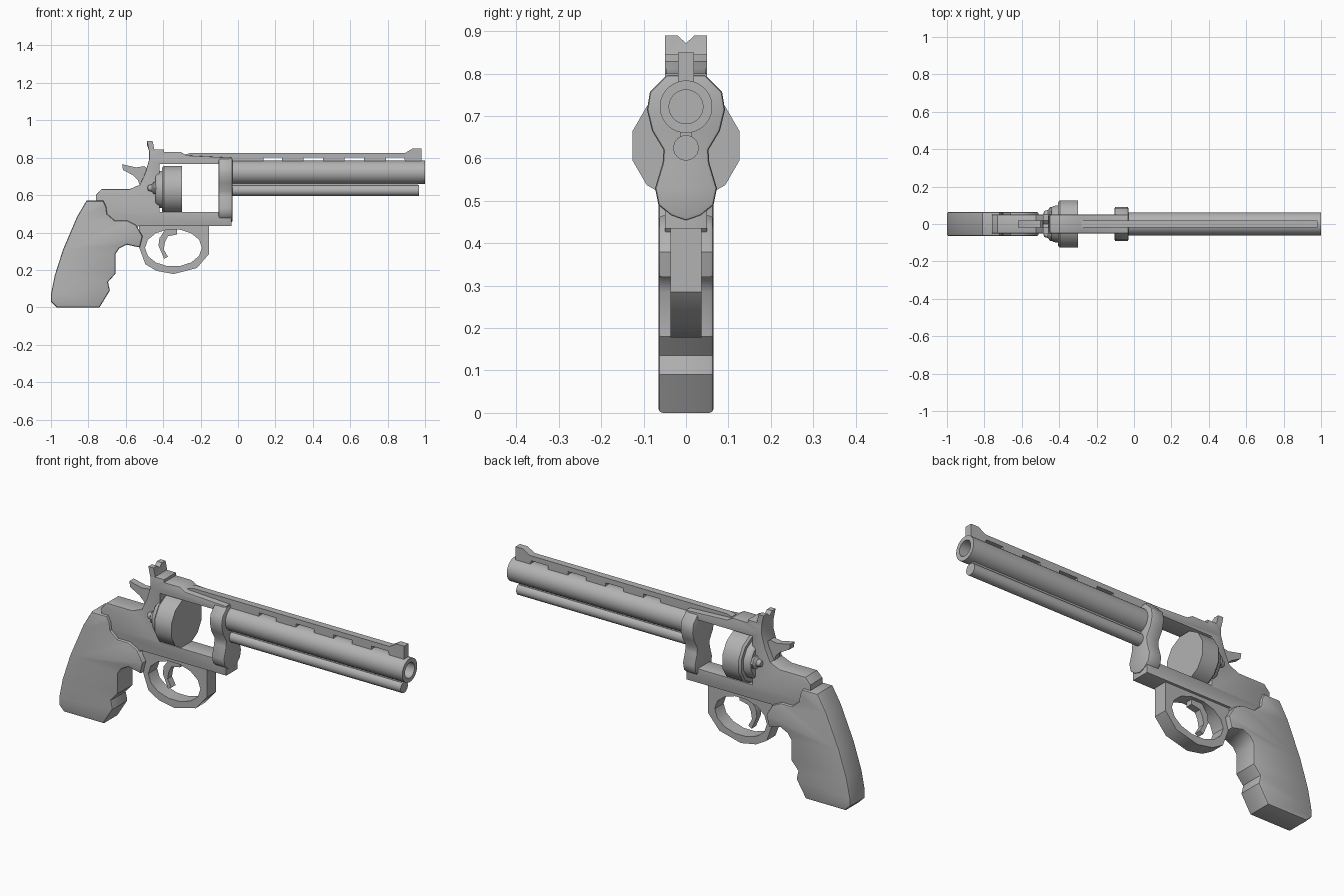
import bpy, bmesh, math
from mathutils import Matrix

if "Cube" in bpy.data.objects:
    bpy.data.objects.remove(bpy.data.objects["Cube"])

GREY = (0.45, 0.45, 0.45, 1)
steel = bpy.data.materials.new("plain grey")
steel.use_nodes = True
steel.diffuse_color = GREY
steel.node_tree.nodes["Principled BSDF"].inputs["Base Color"].default_value = GREY

SIDE = Matrix(((1, 0, 0, 0), (0, 0, -1, 0), (0, 1, 0, 0), (0, 0, 0, 1)))   # outline in x, z
FRONT = Matrix(((0, 0, 1, 0), (1, 0, 0, 0), (0, 1, 0, 0), (0, 0, 0, 1)))   # outline in y, z


def add(name, mesh):
    mesh.materials.clear()
    mesh.materials.append(steel)
    mesh.shade_smooth()
    mesh.set_sharp_from_angle(angle=math.radians(36))
    obj = bpy.data.objects.new(name, mesh)
    bpy.context.collection.objects.link(obj)
    return obj


def plate(name, outlines, half, bevel=0.0, frame=SIDE, shift=0.0):
    """Extrude closed outlines (inner ones become holes) to both sides."""
    curve = bpy.data.curves.new(name + " outline", "CURVE")
    curve.dimensions, curve.fill_mode = "2D", "BOTH"
    curve.extrude, curve.bevel_depth = half - bevel, bevel
    curve.bevel_resolution, curve.offset = 1, -bevel
    for pts in outlines:
        spline = curve.splines.new("POLY")
        spline.points.add(len(pts) - 1)
        for p, (a, b) in zip(spline.points, pts):
            p.co = (a, b, 0, 1)
        spline.use_cyclic_u = True
    temp = bpy.data.objects.new(name + " temp", curve)
    bpy.context.collection.objects.link(temp)
    deps = bpy.context.evaluated_depsgraph_get()
    mesh = bpy.data.meshes.new_from_object(temp.evaluated_get(deps))
    bpy.data.objects.remove(temp)
    bm = bmesh.new()
    bm.from_mesh(mesh)
    bmesh.ops.remove_doubles(bm, verts=bm.verts, dist=0.0003)
    bmesh.ops.transform(bm, verts=bm.verts, matrix=Matrix.Translation((shift, 0, 0)) @ frame)
    bmesh.ops.recalc_face_normals(bm, faces=bm.faces)
    bm.to_mesh(mesh)
    bm.free()
    return add(name, mesh)


def lathe(name, profile, y, z, sides):
    """Turn (x, radius) points around an axis along x."""
    bm = bmesh.new()
    verts = [bm.verts.new((x, 0, r)) for x, r in profile]
    edges = [bm.edges.new(pair) for pair in zip(verts, verts[1:])]
    bmesh.ops.rotate(bm, verts=verts, matrix=Matrix.Rotation(math.pi / sides, 3, "X"))
    bmesh.ops.spin(bm, geom=verts + edges, cent=(0, 0, 0), axis=(1, 0, 0),
                   angle=math.tau, steps=sides, use_merge=False)
    bmesh.ops.remove_doubles(bm, verts=bm.verts, dist=0.0003)
    bmesh.ops.recalc_face_normals(bm, faces=bm.faces)
    bmesh.ops.translate(bm, verts=bm.verts, vec=(0, y, z))
    mesh = bpy.data.meshes.new(name)
    bm.to_mesh(mesh)
    bm.free()
    return add(name, mesh)


def box(x0, x1, z0, z1):
    return [(x0, z0), (x1, z0), (x1, z1), (x0, z1)]


# Grip with finger grooves
plate("grip", [[
    (-1, .03), (-.97, 0), (-.74, 0), (-.685, .09), (-.695, .135), (-.655, .18),
    (-.655, .285), (-.635, .315), (-.595, .335), (-.525, .32), (-.51, .38), (-.545, .44),
    (-.595, .465), (-.66, .465), (-.70, .50), (-.705, .54), (-.72, .57),
    (-.81, .57), (-.86, .485), (-.935, .31), (-.98, .17), (-1, .07)]], .065, .01)

# Main frame with the open window
plate("frame", [[
    (-.76, .5), (-.76, .60), (-.73, .632), (-.58, .632), (-.525, .655), (-.495, .72),
    (-.475, .79), (-.475, .845), (-.395, .845), (-.395, .83), (-.305, .83),
    (-.275, .812), (-.035, .8), (-.035, .435), (-.53, .435), (-.56, .40), (-.7, .4)],
    box(-.42, -.1, .51, .765)], .05, .003)

# Trigger guard loop and trigger
hole = [(-.345 + .152 * math.cos(i * math.tau / 14), .318 + .1 * math.sin(i * math.tau / 14))
        for i in range(14)]
plate("trigger_guard", [[
    (-.53, .44), (-.53, .325), (-.495, .23), (-.435, .195), (-.345, .178),
    (-.22, .21), (-.155, .285), (-.155, .44)], hole], .037)
plate("trigger", [[
    (-.385, .42), (-.42, .37), (-.425, .33), (-.395, .26), (-.375, .27), (-.397, .31),
    (-.39, .35), (-.375, .38), (-.325, .39), (-.325, .42)]], .018)

# Hammer and notched rear sight
plate("hammer", [[
    (-.62, .765), (-.545, .748), (-.5, .755), (-.46, .72), (-.48, .65), (-.525, .65),
    (-.535, .68), (-.56, .705), (-.615, .735)]], .018)
sight = plate("rear_sight", [[
    (-.05, .835), (.05, .835), (.05, .89), (.02, .89), (0, .872), (-.02, .89), (-.05, .89)]],
    .015, frame=FRONT, shift=-.46)
for v in sight.data.vertices:
    if v.co.z > .86:
        v.co.x -= .012

# Drum with stepped back and side knobs
lathe("drum", [(-.44, 0), (-.44, .09), (-.43, .10), (-.405, .104), (-.405, .122),
               (-.395, .131), (-.3, .131), (-.3, 0)], 0, .63, 12)
for side, label in ((1, "left"), (-1, "right")):
    lathe(label + "_drum_knob", [(-.485, 0), (-.48, .015), (-.46, .02), (-.45, .035),
                                 (-.43, .035)], side * .055, .638, 10)

# Waisted collar holding the barrel and rod
half_collar = [(.045, .797), (.085, .757), (.092, .715), (.08, .665), (.053, .62),
               (.055, .59), (.073, .53), (.065, .49), (.035, .465)]
plate("barrel_collar", [half_collar + [(0, .453)] + [(-y, z) for y, z in reversed(half_collar)]],
      .037, .008, FRONT, -.067)

# Hollow barrel with rod and web beneath
lathe("barrel", [(-.06, 0), (-.06, .062), (1, .062), (1, .04), (.75, .04), (.75, 0)], 0, .722, 32)
lathe("under_rod", [(-.06, 0), (-.06, .03), (.968, .03), (.968, 0)], 0, .625, 20)
plate("rod_web", [box(-.05, .96, .63, .68)], .013)

# Vented top rib with front sight
plate("top_rib", [[(-.28, .8), (.975, .8), (.975, .826), (-.25, .826), (-.28, .818)]], .018)
posts = [(-.05, .135), (.235, .35), (.455, .57), (.675, .79), (.895, .975)]
for i, (start, end) in enumerate(posts):
    plate("rib_post_%d" % (i + 1), [box(start, end, .765, .803)], .018)
plate("front_sight", [[(.885, .82), (.935, .85), (.98, .85), (.98, .77), (.895, .77)]], .0185)
